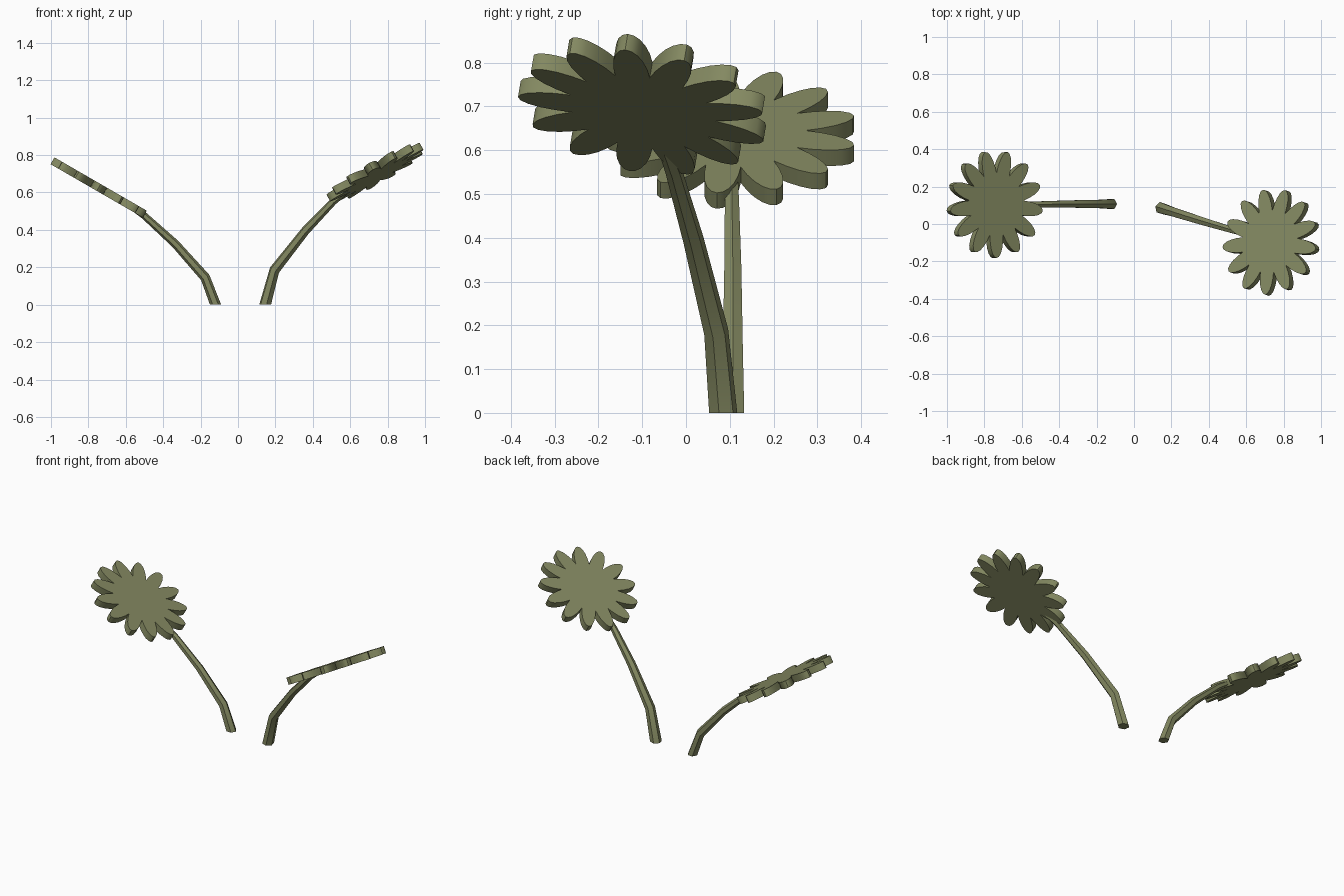
import bpy, bmesh, math
from mathutils import Vector, Matrix

if "Cube" in bpy.data.objects:
    bpy.data.objects.remove(bpy.data.objects["Cube"])

green = bpy.data.materials.new("olive_green")
green.diffuse_color = (0.23, 0.25, 0.12, 1)
green.use_nodes = True
green.node_tree.nodes["Principled BSDF"].inputs["Base Color"].default_value = green.diffuse_color


def finish(bm, name):
    bmesh.ops.recalc_face_normals(bm, faces=bm.faces)
    me = bpy.data.meshes.new(name)
    bm.to_mesh(me)
    bm.free()
    ob = bpy.data.objects.new(name, me)
    bpy.context.collection.objects.link(ob)
    me.materials.append(green)
    bpy.ops.object.select_all(action='DESELECT')
    ob.select_set(True)
    bpy.context.view_layer.objects.active = ob
    bpy.ops.object.shade_smooth_by_angle(angle=math.radians(35))
    return ob


def stalk(name, path, r0, r1, azimuth, sides=6):
    """Six-sided tapering tube swept along a bent path, base cut level with the ground."""
    bm = bmesh.new()
    pts = [Vector(p) for p in path]
    side = Vector((-math.sin(azimuth), math.cos(azimuth), 0))
    rings = []
    for i, p in enumerate(pts):
        t = (pts[min(i + 1, len(pts) - 1)] - pts[max(i - 1, 0)]).normalized()
        if i == 0:
            t = Vector((0, 0, 1))
        out = side.cross(t).normalized()
        r = r0 + (r1 - r0) * i / (len(pts) - 1)
        rings.append([bm.verts.new(p + r * (out * math.cos(a) + side * math.sin(a)))
                      for a in (2 * math.pi * k / sides for k in range(sides))])
    for a, b in zip(rings, rings[1:]):
        for k in range(sides):
            j = (k + 1) % sides
            bm.faces.new((a[k], a[j], b[j], b[k]))
    bm.faces.new(rings[0])
    bm.faces.new(rings[-1])
    return finish(bm, name)


def leaf(name, center, azimuth, petals=13, steps=10, r_in=0.168, r_out=0.287, thick=0.042):
    """Flat scalloped disc with pointed valleys, tilted 30 degrees up and outward."""
    bm = bmesh.new()
    n = petals * steps
    ring = []
    for i in range(n):
        a = 2 * math.pi * i / n
        r = r_in + (r_out - r_in) * abs(math.cos(a * petals / 2))
        a += math.pi / 2
        ring.append(bm.verts.new((r * math.cos(a), r * math.sin(a), -thick / 2)))
    base = bm.faces.new(ring)
    ext = bmesh.ops.extrude_face_region(bm, geom=[base], use_keep_orig=True)
    bmesh.ops.translate(bm, vec=(0, 0, thick),
                        verts=[v for v in ext["geom"] if isinstance(v, bmesh.types.BMVert)])
    bm.transform(Matrix.Translation(center) @ Matrix.Rotation(azimuth, 4, 'Z')
                 @ Matrix.Rotation(math.radians(-30), 4, 'Y'))
    return finish(bm, name)


# Left plant
stalk("left_stalk", [(-0.12, 0.107, 0), (-0.175, 0.107, 0.145), (-0.335, 0.107, 0.325),
                     (-0.5, 0.105, 0.475), (-0.6, 0.105, 0.545)], 0.030, 0.015, math.pi)
leaf("left_leaf", (-0.745, 0.105, 0.627), math.pi)

# Right plant
az = math.radians(-17)
stalk("right_stalk", [(0.145, 0.085, 0), (0.195, 0.069, 0.185), (0.36, 0.017, 0.395),
                      (0.51, -0.028, 0.552), (0.61, -0.057, 0.63)], 0.033, 0.015, az)
leaf("right_leaf", (0.735, -0.097, 0.705), az)
